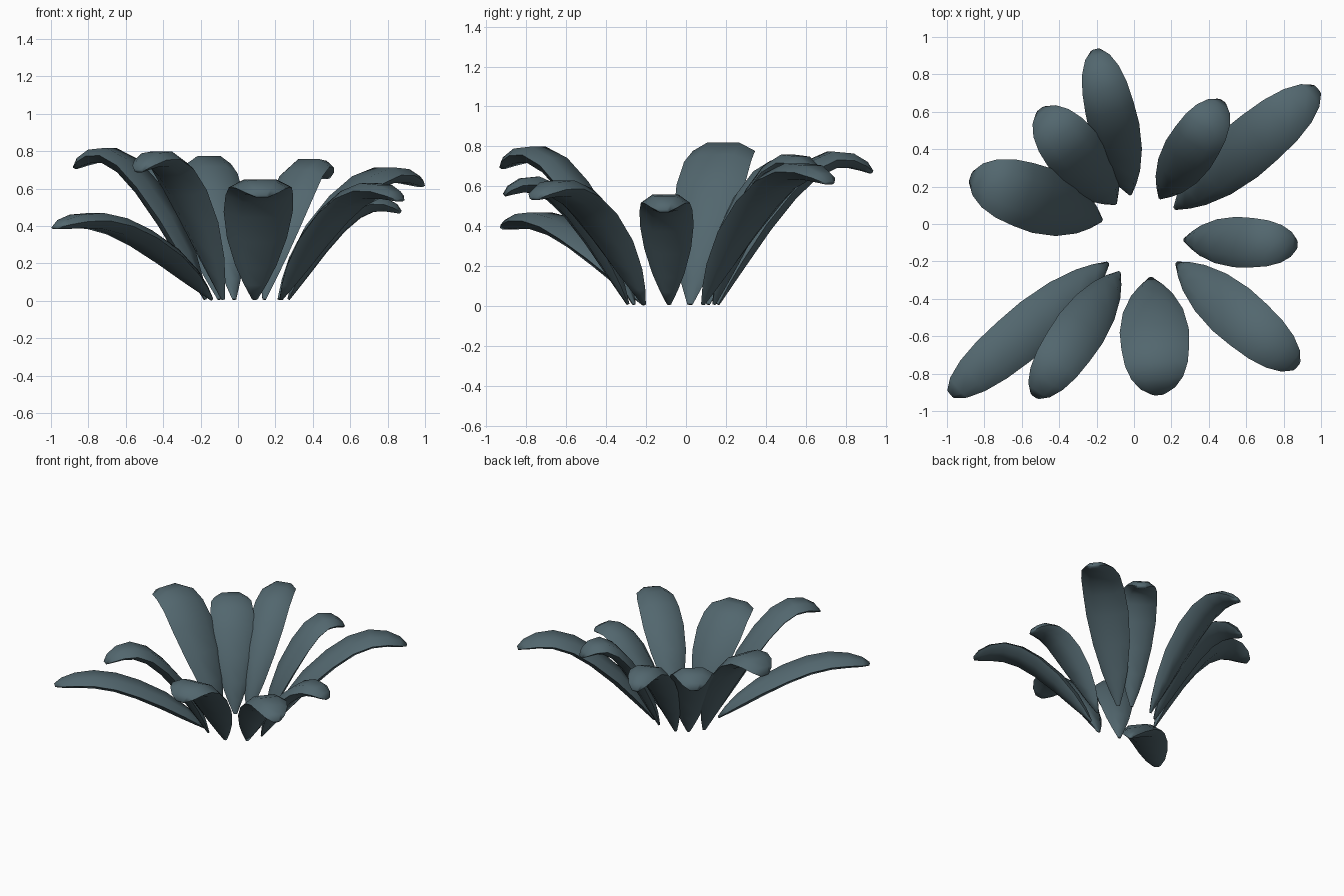
import bpy, bmesh, math
from mathutils import Vector

if "Cube" in bpy.data.objects:
    bpy.data.objects.remove(bpy.data.objects["Cube"])

mat = bpy.data.materials.new("slate_blue_green")
mat.diffuse_color = (0.085, 0.135, 0.157, 1)
mat.use_nodes = True
mat.node_tree.nodes["Principled BSDF"].inputs["Base Color"].default_value = mat.diffuse_color

# Shared leaf shape: run along the leaf, height, width, thickness (all as fractions)
STATIONS = [
    (0.00, 0.00, 0.08, 0.15), (0.06, 0.14, 0.34, 0.5), (0.14, 0.305, 0.60, 0.8),
    (0.28, 0.55, 0.87, 1.0), (0.45, 0.78, 1.00, 1.0), (0.60, 0.93, 0.98, 1.0),
    (0.74, 1.00, 0.91, 0.95), (0.86, 0.995, 0.75, 0.8), (0.95, 0.955, 0.50, 0.55),
    (1.00, 0.915, 0.20, 0.2),
]
# Flattened six-sided cross-section
SECTION = [(-1, 0), (-0.52, 0.5), (0.52, 0.5), (1, 0), (0.52, -0.5), (-0.52, -0.5)]
THICK = 0.09


def make_leaf(name, base, tip, width, top):
    b, t = Vector((*base, 0)), Vector((*tip, 0))
    length = (t - b).length
    out = (t - b).normalized()
    side = Vector((-out.y, out.x, 0))
    up = Vector((0, 0, 1))
    height = top - THICK * 0.95 / 2
    mid = [(s[0] * length, 0.008 + s[1] * (height - 0.008)) for s in STATIONS]
    bm = bmesh.new()
    rings = []
    for i, (_, _, w, th) in enumerate(STATIONS):
        r, z = mid[i]
        p, q = mid[max(i - 1, 0)], mid[min(i + 1, len(mid) - 1)]
        dr, dz = q[0] - p[0], q[1] - p[1]
        n = math.hypot(dr, dz)
        normal = (up * dr - out * dz) / n
        c = b + out * r + up * z
        rings.append([bm.verts.new(c + side * (u * w * width / 2) + normal * (v * th * THICK))
                      for u, v in SECTION])
    k = len(SECTION)
    for r0, r1 in zip(rings, rings[1:]):
        for j in range(k):
            bm.faces.new((r0[j], r0[(j + 1) % k], r1[(j + 1) % k], r1[j]))
    bm.faces.new(rings[0])
    bm.faces.new(rings[-1])
    bmesh.ops.recalc_face_normals(bm, faces=bm.faces)
    me = bpy.data.meshes.new(name)
    bm.to_mesh(me)
    bm.free()
    me.materials.append(mat)
    ob = bpy.data.objects.new(name, me)
    bpy.context.collection.objects.link(ob)
    bpy.ops.object.select_all(action='DESELECT')
    ob.select_set(True)
    bpy.context.view_layer.objects.active = ob
    bpy.ops.object.shade_smooth_by_angle(angle=math.radians(75))


# Ring of leaves: base (x, y), tip (x, y), width, top height
LEAVES = [
    ((-0.02, 0.16), (-0.205, 0.93), 0.27, 0.775),
    ((-0.10, 0.11), (-0.50, 0.61), 0.32, 0.73),
    ((-0.175, 0.02), (-0.87, 0.25), 0.36, 0.82),
    ((-0.14, -0.21), (-0.98, -0.91), 0.28, 0.47),
    ((-0.08, -0.26), (-0.53, -0.92), 0.28, 0.80),
    ((0.09, -0.29), (0.13, -0.91), 0.37, 0.65),
    ((0.23, -0.21), (0.87, -0.76), 0.30, 0.63),
    ((0.27, -0.085), (0.87, -0.11), 0.27, 0.56),
    ((0.22, 0.085), (0.98, 0.72), 0.31, 0.715),
    ((0.14, 0.14), (0.47, 0.655), 0.28, 0.76),
]
for i, args in enumerate(LEAVES):
    make_leaf(f"leaf_{i + 1}", *args)
